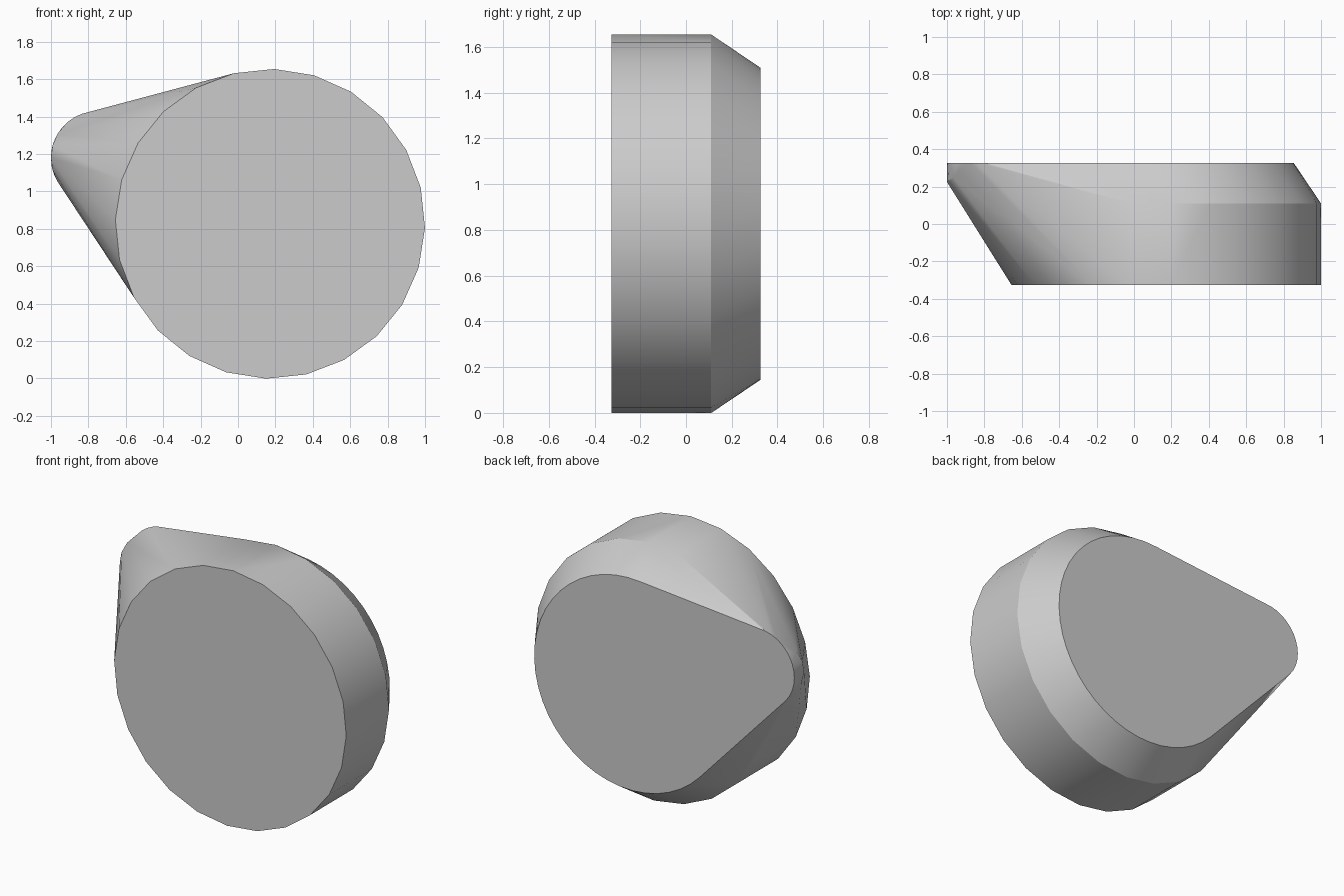
import bpy, bmesh
from math import radians, cos, sin

cube = bpy.data.objects.get("Cube")
if cube:
    bpy.data.objects.remove(cube, do_unlink=True)

grey = bpy.data.materials.new("plain_grey")
grey.use_nodes = True
grey.diffuse_color = (0.6, 0.6, 0.6, 1)
grey.node_tree.nodes["Principled BSDF"].inputs["Base Color"].default_value = (0.6, 0.6, 0.6, 1)

DISC = (0.172, 0.827)
TIP = (-0.75, 1.18)
FRONT, SHOULDER, BACK = -0.325, 0.11, 0.325

bm = bmesh.new()


def arc(centre, radius, y, start, step, count):
    """Add points of an arc in a plane facing the front."""
    for i in range(count):
        a = radians(start + i * step)
        bm.verts.new((centre[0] + radius * cos(a), y, centre[1] + radius * sin(a)))


# Round disc with straight wall, then chamfered in to the back
arc(DISC, 0.828, FRONT, -1.5, 15, 24)
arc(DISC, 0.828, SHOULDER, -1.5, 15, 24)
arc(DISC, 0.683, BACK, -1.5, 7.5, 48)

# Rounded nose on the back plane, with a thin crescent edge at its end
arc(TIP, 0.25, BACK, 90, 10, 16)
for angle, y in ((150, 0.25), (165, 0.23), (180, 0.225), (195, 0.24)):
    arc(TIP, 0.25, y, angle, 0, 1)

# Wrap disc and nose in one convex skin
hull = bmesh.ops.convex_hull(bm, input=bm.verts[:])
loose = {g for g in hull["geom_interior"] + hull["geom_unused"]
         if isinstance(g, bmesh.types.BMVert)}
bmesh.ops.delete(bm, geom=list(loose), context='VERTS')
bmesh.ops.dissolve_limit(bm, angle_limit=radians(0.5), verts=bm.verts[:], edges=bm.edges[:])
bmesh.ops.recalc_face_normals(bm, faces=bm.faces[:])

mesh = bpy.data.meshes.new("pointed_disc")
bm.to_mesh(mesh)
bm.free()
mesh.materials.append(grey)
body = bpy.data.objects.new("pointed_disc", mesh)
bpy.context.collection.objects.link(body)

bpy.ops.object.select_all(action='DESELECT')
body.select_set(True)
bpy.context.view_layer.objects.active = body
bpy.ops.object.shade_smooth_by_angle(angle=radians(30))
